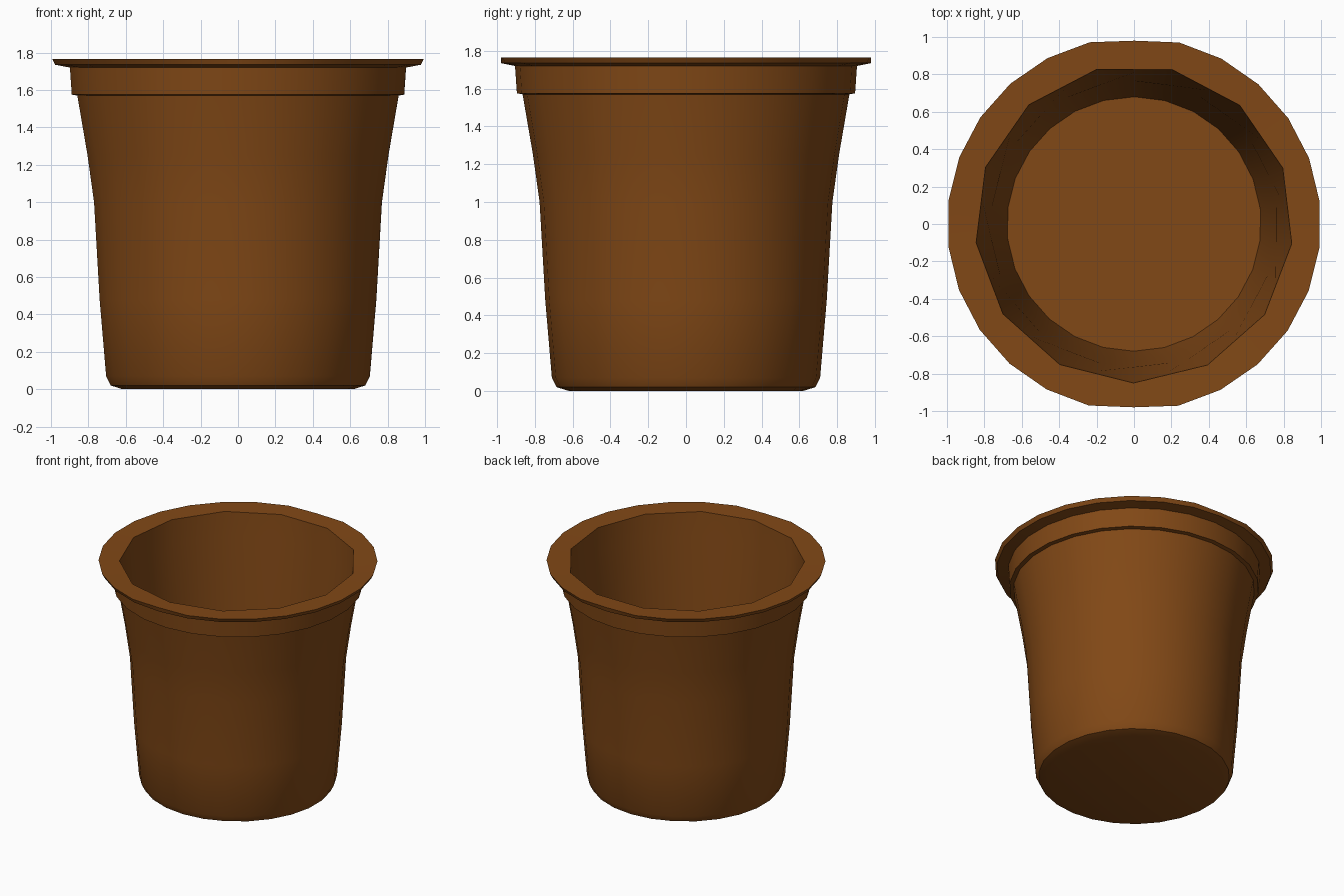
import bpy, bmesh
from math import cos, sin, pi, radians

if "Cube" in bpy.data.objects:
    bpy.data.objects.remove(bpy.data.objects["Cube"])

SIDES = 26
PHASE = radians(76)

# pot profile: (radius, height, coarse) - coarse rings are flattened to 13 sides
PROFILE = [
    (0.62, 0.0, False), (0.685, 0.02, False), (0.71, 0.07, False),   # foot
    (0.745, 0.48, False), (0.775, 1.0, False), (0.81, 1.25, False),  # outer wall
    (0.865, 1.57, False), (0.895, 1.575, False), (0.905, 1.72, False),  # collar
    (0.985, 1.735, False), (1.0, 1.765, False),                      # lip
    (0.85, 1.76, True), (0.835, 1.57, True),                         # mouth
    (0.765, 1.0, False), (0.73, 0.48, False), (0.68, 0.04, False),   # inner wall
]


def ring(bm, radius, z, coarse):
    verts = []
    for i in range(SIDES):
        a = PHASE + 2 * pi * i / SIDES
        r = radius * cos(pi / 13) if coarse and i % 2 else radius
        x, y = r * cos(a), r * sin(a)
        verts.append(bm.verts.new((x, max(-0.98, min(0.98, y)), z)))
    return verts


bm = bmesh.new()
rings = [ring(bm, *p) for p in PROFILE]
for lo, hi in zip(rings, rings[1:]):
    for i in range(SIDES):
        j = (i + 1) % SIDES
        bm.faces.new((lo[i], lo[j], hi[j], hi[i]))
bm.faces.new(list(reversed(rings[0])))   # underside
bm.faces.new(rings[-1])                  # inside floor
bmesh.ops.recalc_face_normals(bm, faces=bm.faces)

mesh = bpy.data.meshes.new("pot")
bm.to_mesh(mesh)
bm.free()
pot = bpy.data.objects.new("pot", mesh)
bpy.context.collection.objects.link(pot)

# terracotta brown
mat = bpy.data.materials.new("brown_clay")
mat.diffuse_color = (0.22, 0.065, 0.008, 1)
mat.use_nodes = True
mat.node_tree.nodes["Principled BSDF"].inputs["Base Color"].default_value = mat.diffuse_color
mesh.materials.append(mat)

bpy.context.view_layer.objects.active = pot
pot.select_set(True)
bpy.ops.object.shade_smooth_by_angle(angle=radians(35))
